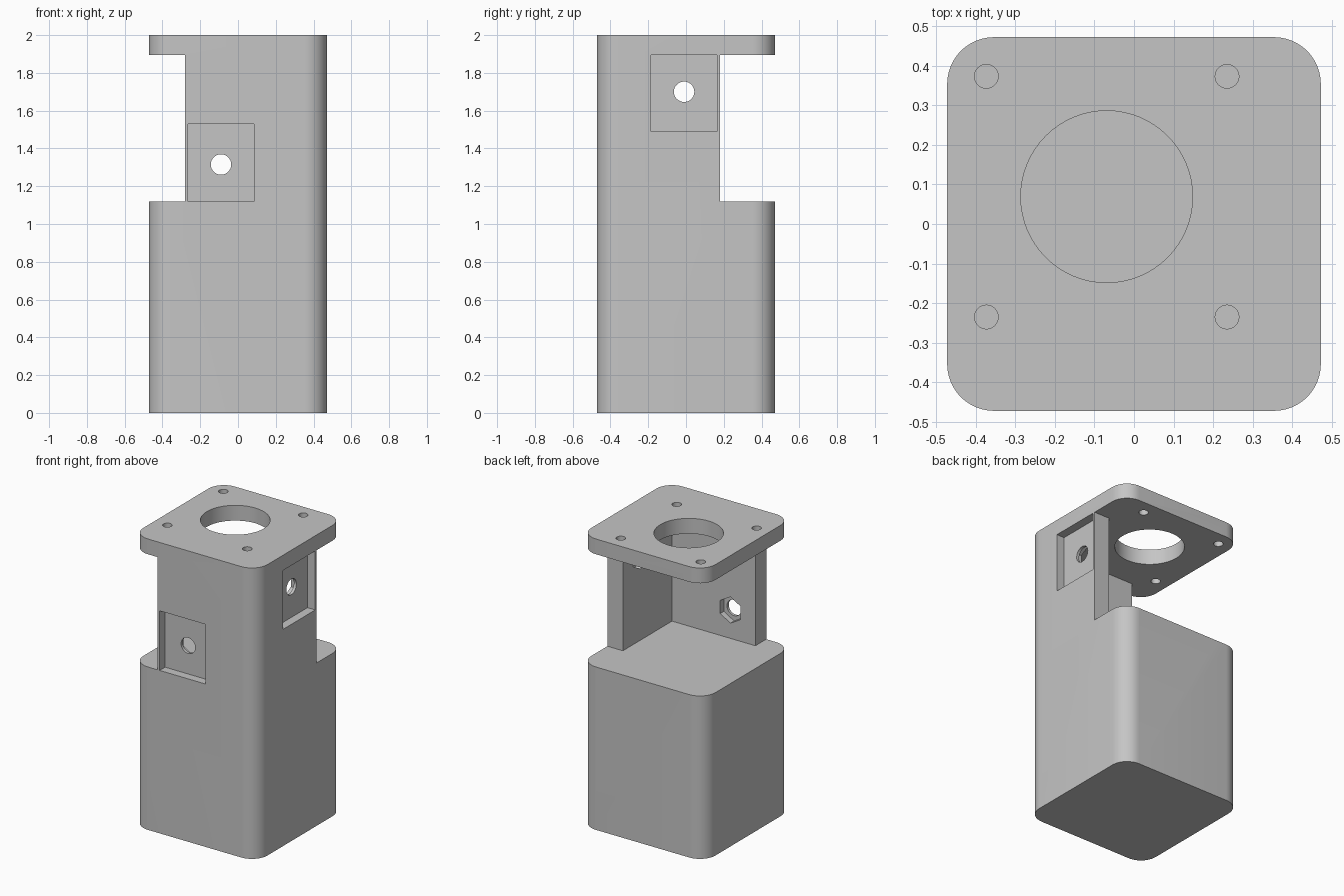
import bpy, bmesh, math
from mathutils import Matrix, Vector

if "Cube" in bpy.data.objects:
    bpy.data.objects.remove(bpy.data.objects["Cube"], do_unlink=True)

HALF, CORNER, HEIGHT = 0.472, 0.118, 2.0
INNER = 0.354                        # inside face of both walls
FLOOR, CEILING = 1.12, 1.895         # open bay limits
POCKET, NUT = 0.059, 0.04            # recess depths
CX, CY = -0.069, 0.069               # axis of the mounting pattern

grey = bpy.data.materials.new("light grey plastic")
grey.use_nodes = True
colour = (0.56, 0.56, 0.56, 1)
grey.diffuse_color = colour
grey.node_tree.nodes["Principled BSDF"].inputs["Base Color"].default_value = colour


def make_object(name, bm):
    bmesh.ops.recalc_face_normals(bm, faces=bm.faces)
    mesh = bpy.data.meshes.new(name)
    bm.to_mesh(mesh)
    bm.free()
    mesh.materials.append(grey)
    obj = bpy.data.objects.new(name, mesh)
    bpy.context.collection.objects.link(obj)
    return obj


def box(lo, hi):
    lo, hi = Vector(lo), Vector(hi)
    bm = bmesh.new()
    size = Matrix.Diagonal((*(hi - lo), 1))
    bmesh.ops.create_cube(bm, size=1, matrix=Matrix.Translation((lo + hi) / 2) @ size)
    return make_object("box_cutter", bm)


def cylinder(centre, radius, depth, sides=48, axis="Z", spin=0):
    turn = {"X": Matrix.Rotation(math.pi / 2, 4, "Y"),
            "Y": Matrix.Rotation(math.pi / 2, 4, "X"), "Z": Matrix()}[axis]
    bm = bmesh.new()
    bmesh.ops.create_cone(bm, cap_ends=True, segments=sides, radius1=radius,
                          radius2=radius, depth=depth,
                          matrix=Matrix.Translation(centre) @ turn @ Matrix.Rotation(spin, 4, "Z"))
    return make_object("round_cutter", bm)


def cut(obj, cutter):
    cutter.hide_render = True
    mod = obj.modifiers.new("cut", "BOOLEAN")
    mod.operation, mod.solver, mod.object = "DIFFERENCE", "EXACT", cutter
    bpy.context.view_layer.objects.active = obj
    bpy.ops.object.modifier_apply(modifier=mod.name)
    bpy.data.objects.remove(cutter, do_unlink=True)


# Solid block with four rounded upright edges
bm = bmesh.new()
bmesh.ops.create_cube(bm, size=1, matrix=Matrix.Translation((0, 0, HEIGHT / 2))
                      @ Matrix.Diagonal((2 * HALF, 2 * HALF, HEIGHT, 1)))
uprights = [e for e in bm.edges if abs(e.verts[0].co.z - e.verts[1].co.z) > 1]
bmesh.ops.bevel(bm, geom=uprights, offset=CORNER, segments=12, profile=0.5, affect="EDGES")
body = make_object("motor_housing", bm)

# Open bay, leaving an L of two walls under the top plate
cut(body, box((-1, -INNER, FLOOR), (INNER, 1, CEILING)))
cut(body, box((-1, -1, FLOOR), (-0.28, 1, CEILING)))
cut(body, box((-1, 0.18, FLOOR), (1, 1, CEILING)))

# Square pockets on the outer faces of the walls
cut(body, box((-0.265, -1, FLOOR), (0.085, POCKET - HALF, 1.53)))
cut(body, box((HALF - POCKET, -0.185, 1.49), (1, 0.165, CEILING)))

# Bolt holes and hexagonal nut recesses through the walls
front, side = Vector((-0.09, -INNER, 1.315)), Vector((INNER, -0.01, 1.70))
cut(body, cylinder(front, 0.054, 0.4, axis="Y"))
cut(body, cylinder(side, 0.054, 0.4, axis="X"))
cut(body, cylinder(front, 0.09, 2 * NUT, 6, "Y"))
cut(body, cylinder(side, 0.09, 2 * NUT, 6, "X", math.pi / 6))

# Large central opening and four screw holes in the top plate
cut(body, cylinder((CX, CY, HEIGHT), 0.217, 0.4, 64))
for sx in (-1, 1):
    for sy in (-1, 1):
        cut(body, cylinder((CX + sx * 0.304, CY + sy * 0.304, HEIGHT), 0.03, 0.4, 32))

# Smooth rounded surfaces, sharp edges kept
bpy.ops.object.select_all(action="DESELECT")
body.select_set(True)
bpy.context.view_layer.objects.active = body
bpy.ops.object.shade_smooth_by_angle(angle=math.radians(30))
